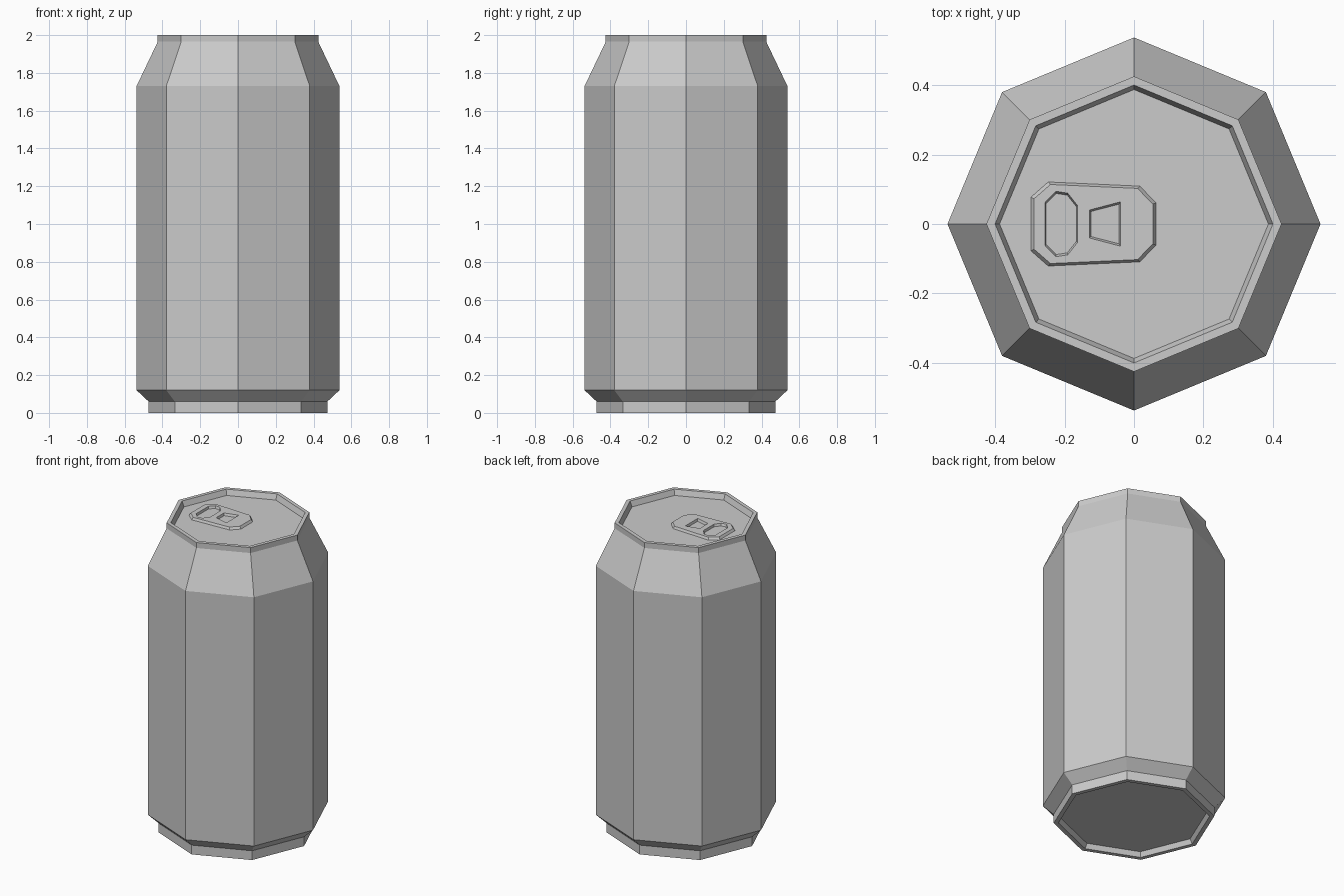
import bpy, bmesh
from math import cos, sin, pi

cube = bpy.data.objects.get("Cube")
if cube:
    bpy.data.objects.remove(cube, do_unlink=True)

metal = bpy.data.materials.new("grey metal")
metal.use_nodes = True
GREY = (0.6, 0.6, 0.6, 1)
metal.diffuse_color = GREY
metal.node_tree.nodes["Principled BSDF"].inputs["Base Color"].default_value = GREY

SIDES = 8
LID_Z = 1.965


def add_object(name, bm):
    bmesh.ops.recalc_face_normals(bm, faces=bm.faces)
    mesh = bpy.data.meshes.new(name)
    bm.to_mesh(mesh)
    bm.free()
    mesh.materials.append(metal)
    obj = bpy.data.objects.new(name, mesh)
    bpy.context.collection.objects.link(obj)
    return obj


def bridge(bm, a, b):
    for i in range(len(a)):
        j = (i + 1) % len(a)
        bm.faces.new((a[i], a[j], b[j], b[i]))


# Can: eight-sided turned profile, from the recessed base to the recessed lid
profile = [(0.43, 0.03), (0.445, 0), (0.473, 0), (0.473, 0.06), (0.537, 0.12),
           (0.537, 1.73), (0.425, LID_Z), (0.425, 2), (0.4, 2), (0.387, LID_Z)]
bm = bmesh.new()
rings = [[bm.verts.new((r * cos(2 * pi * i / SIDES), r * sin(2 * pi * i / SIDES), z))
          for i in range(SIDES)] for r, z in profile]
for low, high in zip(rings, rings[1:]):
    bridge(bm, low, high)
bm.faces.new(rings[0])
bm.faces.new(rings[-1])
add_object("can_body", bm)

# Pull tab: raised plate with a finger hole and a rivet window
TAB_Z = LID_Z + 0.015


def mirrored(half):
    return half + [(x, -y) for x, y in reversed(half)]


def wall(bm, half, scale_x, scale_y):
    """Sloped wall from the lid up to the tab top; returns the upper loop."""
    pts = mirrored(half)
    mid = (min(p[0] for p in pts) + max(p[0] for p in pts)) / 2
    low = [bm.verts.new((x, y, LID_Z)) for x, y in pts]
    high = [bm.verts.new((mid + (x - mid) * scale_x, y * scale_y, TAB_Z)) for x, y in pts]
    bridge(bm, low, high)
    return high


bm = bmesh.new()
loops = [
    wall(bm, [(-0.297, 0.077), (-0.247, 0.121), (0.017, 0.109), (0.063, 0.061)], 0.95, 0.94),
    wall(bm, [(-0.253, 0.058), (-0.224, 0.088), (-0.192, 0.083), (-0.166, 0.05)], 1.07, 1.07),
    wall(bm, [(-0.124, 0.036), (-0.043, 0.057)], 1.1, 1.12),
]
edges = [bm.edges.get((loop[i - 1], loop[i])) for loop in loops for i in range(len(loop))]
bmesh.ops.triangle_fill(bm, edges=edges, use_beauty=True, use_dissolve=False)
add_object("pull_tab", bm)
